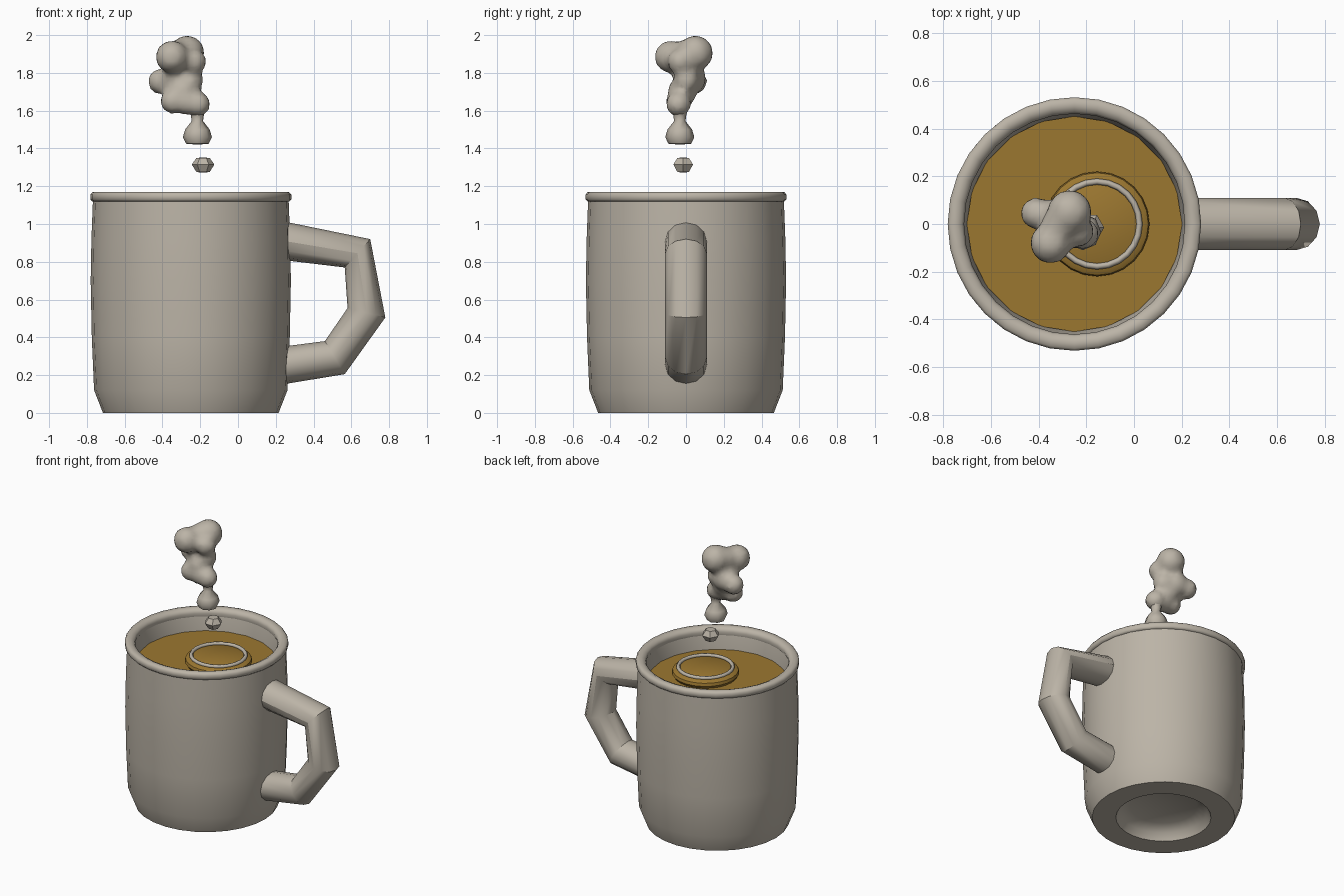
import bpy, bmesh, math
from mathutils import Matrix, Vector

if "Cube" in bpy.data.objects:
    bpy.data.objects.remove(bpy.data.objects["Cube"])

CX = -0.25  # mug axis


def material(name, rgb):
    m = bpy.data.materials.new(name)
    m.diffuse_color = (*rgb, 1)
    m.use_nodes = True
    m.node_tree.nodes["Principled BSDF"].inputs["Base Color"].default_value = m.diffuse_color
    return m


STONE = material("warm grey", (0.50, 0.455, 0.385))
TEA = material("amber tea", (0.33, 0.185, 0.03))


def finish(name, bm, mat, angle=40):
    bmesh.ops.remove_doubles(bm, verts=bm.verts, dist=1e-5)
    bmesh.ops.recalc_face_normals(bm, faces=bm.faces)
    me = bpy.data.meshes.new(name)
    bm.to_mesh(me)
    bm.free()
    me.materials.append(mat)
    ob = bpy.data.objects.new(name, me)
    bpy.context.collection.objects.link(ob)
    bpy.ops.object.select_all(action='DESELECT')
    ob.select_set(True)
    bpy.context.view_layer.objects.active = ob
    bpy.ops.object.shade_smooth_by_angle(angle=math.radians(angle))
    return ob


def lathe(name, profile, x, sides, mat, closed=False, angle=40):
    """Spin (radius, z) points around a vertical axis at x."""
    bm = bmesh.new()
    pts = profile + profile[:1] if closed else profile
    vs = [bm.verts.new((x + r, 0, z)) for r, z in pts]
    es = [bm.edges.new(p) for p in zip(vs, vs[1:])]
    bmesh.ops.spin(bm, geom=vs + es, cent=(x, 0, 0), axis=(0, 0, 1),
                   angle=math.tau, steps=sides)
    return finish(name, bm, mat, angle)


# Mug body with hollow foot and open inside
lathe("mug_body", [
    (0, 0.09), (0.22, 0.085), (0.285, 0.05), (0.31, 0.0), (0.465, 0.0),
    (0.512, 0.12), (0.524, 0.40), (0.53, 0.70), (0.526, 0.92), (0.518, 1.13),
    (0.475, 1.13), (0.448, 1.0), (0.44, 0.2), (0.38, 0.13), (0, 0.12)],
    CX, 28, STONE, angle=50)

# Rounded lip
lathe("mug_rim", [(0.522, 1.12), (0.532, 1.13), (0.532, 1.155), (0.522, 1.168),
                  (0.495, 1.17), (0.472, 1.16), (0.463, 1.14), (0.468, 1.115)],
      CX, 32, STONE, closed=True, angle=50)

# Tea surface
lathe("tea", [(0, 1.02), (0.452, 1.02)], CX, 20, TEA)

# Floating slice and its pale ring
lathe("floating_slice", [(0, 1.01), (0.20, 1.01), (0.22, 1.04), (0.215, 1.06),
                         (0.19, 1.075), (0, 1.075)], -0.155, 24, TEA)
lathe("slice_ring", [(0.178 + 0.013 * math.cos(a * math.tau / 6),
                      1.08 + 0.013 * math.sin(a * math.tau / 6)) for a in range(6)],
      -0.155, 24, STONE, closed=True, angle=70)

# Angular handle: each ring spans an outer and an inner corner point
outer = [(0.23, 1.016), (0.70, 0.92), (0.78, 0.505), (0.565, 0.205), (0.23, 0.15)]
inner = [(0.23, 0.81), (0.565, 0.77), (0.58, 0.555), (0.46, 0.38), (0.23, 0.35)]
bm = bmesh.new()
rings = []
for (ox, oz), (ix, iz) in zip(outer, inner):
    o, i = Vector((ox, 0, oz)), Vector((ix, 0, iz))
    mid, half = (o + i) / 2, (o - i) / 2
    rings.append([bm.verts.new(mid + half * math.cos(k * math.tau / 12)
                               + Vector((0, 0.11 * math.sin(k * math.tau / 12), 0)))
                  for k in range(12)])
for a, b in zip(rings, rings[1:]):
    for k in range(12):
        bm.faces.new((a[k], a[k - 1], b[k - 1], b[k]))
bm.faces.new(rings[0])
bm.faces.new(rings[-1])
finish("handle", bm, STONE, 35)


def puffs(name, blobs, voxel):
    """Fuse spheres (x, y, z, radius) into one lumpy cloud."""
    bm = bmesh.new()
    for x, y, z, r in blobs:
        bmesh.ops.create_icosphere(bm, subdivisions=2, radius=r,
                                   matrix=Matrix.Translation((x, y, z)))
    ob = finish(name, bm, STONE, 60)
    rm = ob.modifiers.new("fuse", 'REMESH')
    rm.mode, rm.voxel_size, rm.use_smooth_shade = 'VOXEL', voxel, True
    sm = ob.modifiers.new("soften", 'SMOOTH')
    sm.factor, sm.iterations = 0.5, 2


# Steam cloud
puffs("steam_cloud", [
    (-0.27, 0.05, 1.905, 0.097), (-0.35, -0.08, 1.885, 0.09), (-0.31, 0.0, 1.9, 0.08),
    (-0.235, -0.03, 1.86, 0.07), (-0.41, 0.045, 1.755, 0.07), (-0.33, 0.02, 1.77, 0.09),
    (-0.25, 0.0, 1.76, 0.07), (-0.29, -0.02, 1.70, 0.08), (-0.345, -0.04, 1.65, 0.07),
    (-0.275, -0.04, 1.645, 0.07), (-0.215, -0.04, 1.635, 0.07)], 0.022)

# Steam neck and lowest drop
lathe("steam_wisp", [(0, 1.42), (0.06, 1.425), (0.077, 1.46), (0.065, 1.50),
                     (0.03, 1.545), (0.035, 1.58), (0.05, 1.62), (0, 1.63)],
      -0.215, 8, STONE, angle=60).location.y = -0.033
lathe("steam_drop", [(0, 1.272), (0.035, 1.275), (0.06, 1.315), (0.035, 1.35), (0, 1.352)],
      -0.185, 6, STONE, angle=35).location.y = -0.015
